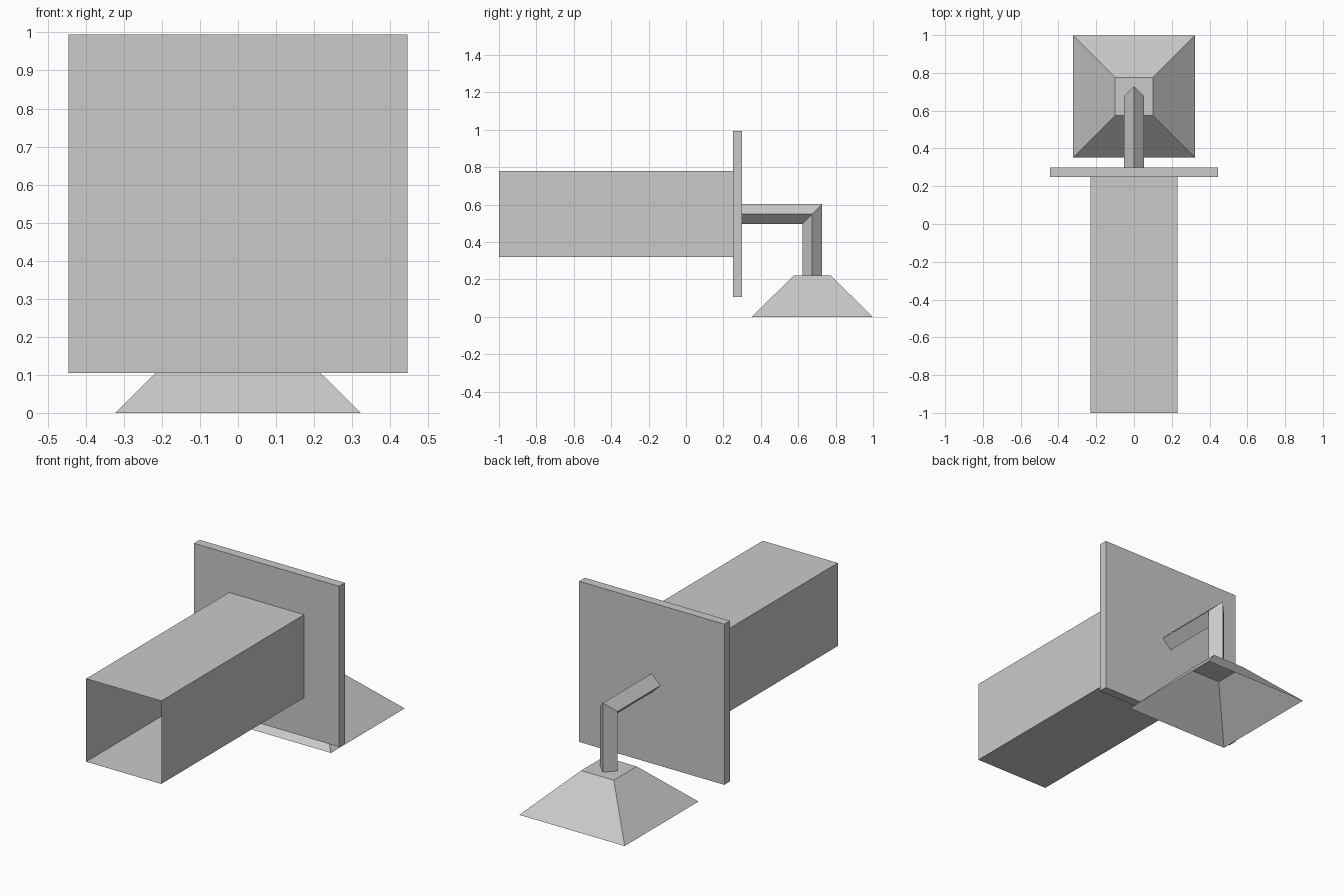
import bpy, bmesh
from math import sin, cos, pi
from mathutils import Vector

old = bpy.data.objects.get("Cube")
if old:
    bpy.data.objects.remove(old, do_unlink=True)

grey = bpy.data.materials.new("plain grey")
grey.use_nodes = True
colour = (0.59, 0.59, 0.59, 1)
grey.diffuse_color = colour
grey.node_tree.nodes["Principled BSDF"].inputs["Base Color"].default_value = colour


def loft(name, rings, cap_start=False, cap_end=False):
    """Skin a list of matching rings, with optional end caps."""
    bm = bmesh.new()
    loops = [[bm.verts.new(p) for p in ring] for ring in rings]
    for a, b in zip(loops, loops[1:]):
        n = len(a)
        for i in range(n):
            j = (i + 1) % n
            bm.faces.new((a[i], a[j], b[j], b[i]))
    if cap_start:
        bm.faces.new(list(reversed(loops[0])))
    if cap_end:
        bm.faces.new(loops[-1])
    bmesh.ops.recalc_face_normals(bm, faces=bm.faces)
    mesh = bpy.data.meshes.new(name)
    bm.to_mesh(mesh)
    bm.free()
    mesh.materials.append(grey)
    obj = bpy.data.objects.new(name, mesh)
    bpy.context.collection.objects.link(obj)
    return obj


def ring(centre, u, v, r, turn=0.0):
    """Four points around a centre, in the plane of u and v."""
    c, u, v = Vector(centre), Vector(u), Vector(v)
    return [c + u * r * cos(turn + k * pi / 2) + v * r * sin(turn + k * pi / 2)
            for k in range(4)]


X, Y, Z = (1, 0, 0), (0, 1, 0), (0, 0, 1)
ROOT2 = 2 ** 0.5
MID = 0.55

# Open-fronted square tube
loft("square_tube", [ring((0, y, MID), X, Z, 0.23 * ROOT2, pi / 4) for y in (-1, 0.25)])

# Mounting plate
loft("mounting_plate", [ring((0, y, MID), X, Z, 0.445 * ROOT2, pi / 4) for y in (0.25, 0.3)],
     True, True)

# Diamond-section arm with one mitred bend
R, BEND = 0.053, 0.675
loft("bent_arm", [ring((0, 0.3, MID), X, Z, R),
                  ring((0, BEND, MID), X, (0, 1, 1), R),
                  ring((0, BEND, 0.22), X, Y, R)])

# Flared shade, open underneath
loft("flared_shade", [ring((0, BEND, 0), X, Y, 0.323 * ROOT2, pi / 4),
                      ring((0, BEND, 0.22), X, Y, 0.1 * ROOT2, pi / 4)], cap_end=True)
